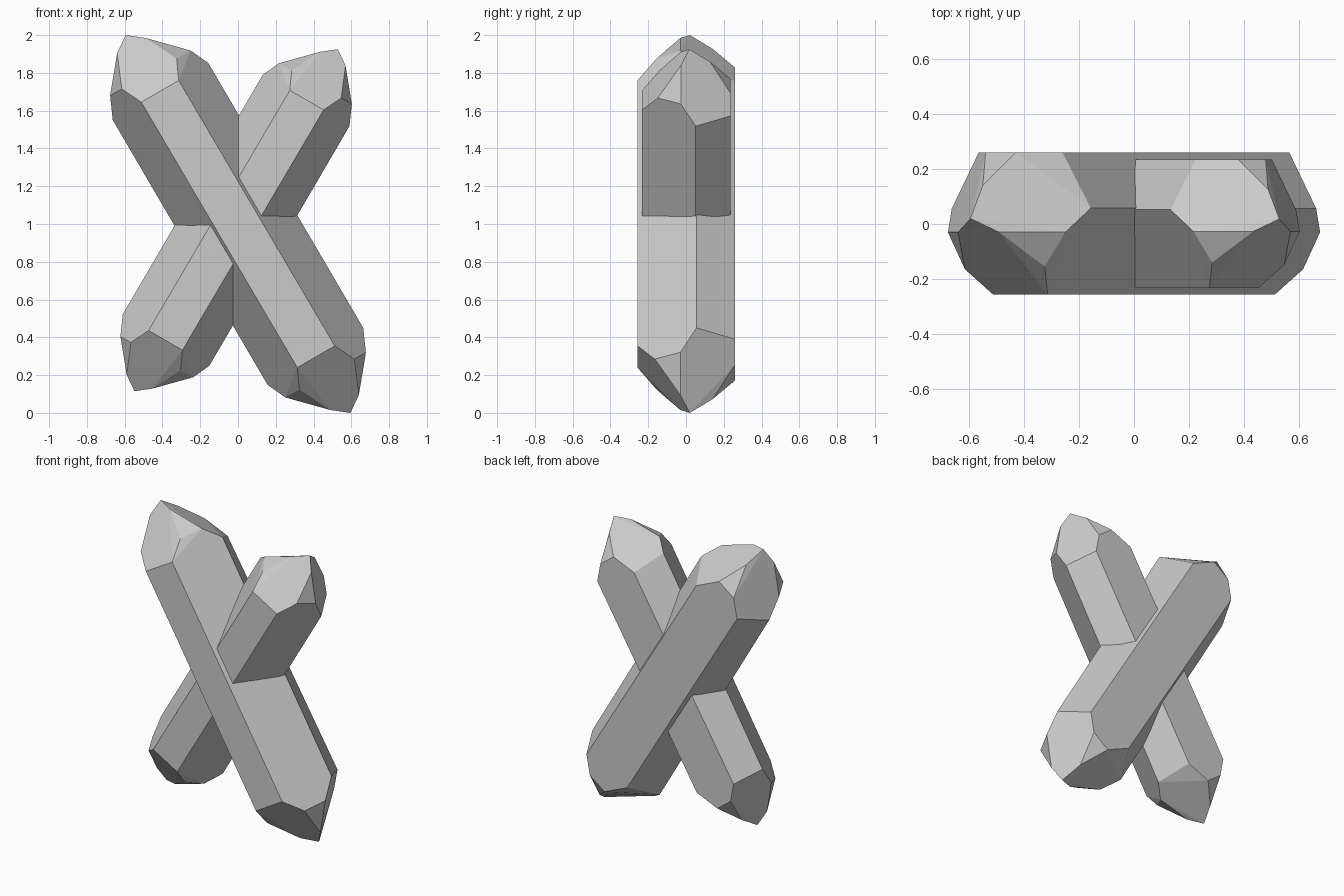
import bpy, bmesh, math
from mathutils import Vector

if "Cube" in bpy.data.objects:
    bpy.data.objects.remove(bpy.data.objects["Cube"])

# Single stone colour
stone = bpy.data.materials.new("grey_stone")
stone.diffuse_color = (0.6, 0.6, 0.6, 1)
stone.use_nodes = True
stone.node_tree.nodes["Principled BSDF"].inputs["Base Color"].default_value = stone.diffuse_color

# Corners of one faceted tip, relative to the crystal centre
TIP = [
    (-0.512, -0.257, 0.645), (-0.314, -0.257, 0.76),    # front facet
    (-0.615, -0.165, 0.715), (-0.64, -0.03, 0.905),     # outer bevel
    (-0.595, 0.02, 1.0), (-0.49, -0.03, 0.985),         # peak
    (-0.325, -0.155, 0.877), (-0.25, -0.03, 0.918),     # inner bevel
    (-0.157, 0.058, 0.852),                             # inner side edge
    (-0.677, -0.03, 0.68), (-0.663, 0.056, 0.55),       # outer side edge
    (-0.565, 0.26, 0.61), (-0.54, 0.26, 0.745),         # back facet
    (-0.43, 0.26, 0.828), (-0.26, 0.26, 0.755),
    (-0.55, 0.14, 0.928),                               # back bevel
]


def crystal(name, side, scale, centre):
    """Long crystal: the same tip at both ends, turned half round the y axis."""
    bm = bmesh.new()
    for x, y, z in TIP:
        for end in (1, -1):
            p = Vector((x * side * end, y, z * end)) * scale
            bm.verts.new(p + Vector(centre))
    hull = bmesh.ops.convex_hull(bm, input=bm.verts)
    spare = [v for v in hull["geom_interior"] if isinstance(v, bmesh.types.BMVert)]
    bmesh.ops.delete(bm, geom=list(set(spare)), context="VERTS")
    # Merge nearly flat triangles into clean facets
    bmesh.ops.dissolve_limit(bm, angle_limit=math.radians(7),
                             verts=bm.verts, edges=bm.edges)
    bmesh.ops.recalc_face_normals(bm, faces=bm.faces)
    mesh = bpy.data.meshes.new(name)
    bm.to_mesh(mesh)
    bm.free()
    mesh.materials.append(stone)
    obj = bpy.data.objects.new(name, mesh)
    bpy.context.collection.objects.link(obj)
    return obj


# Two crossed crystals
crystal("large_crystal", 1, 1.0, (0, 0, 1.0))
crystal("small_crystal", -1, 0.905, (-0.01, 0, 1.02))
